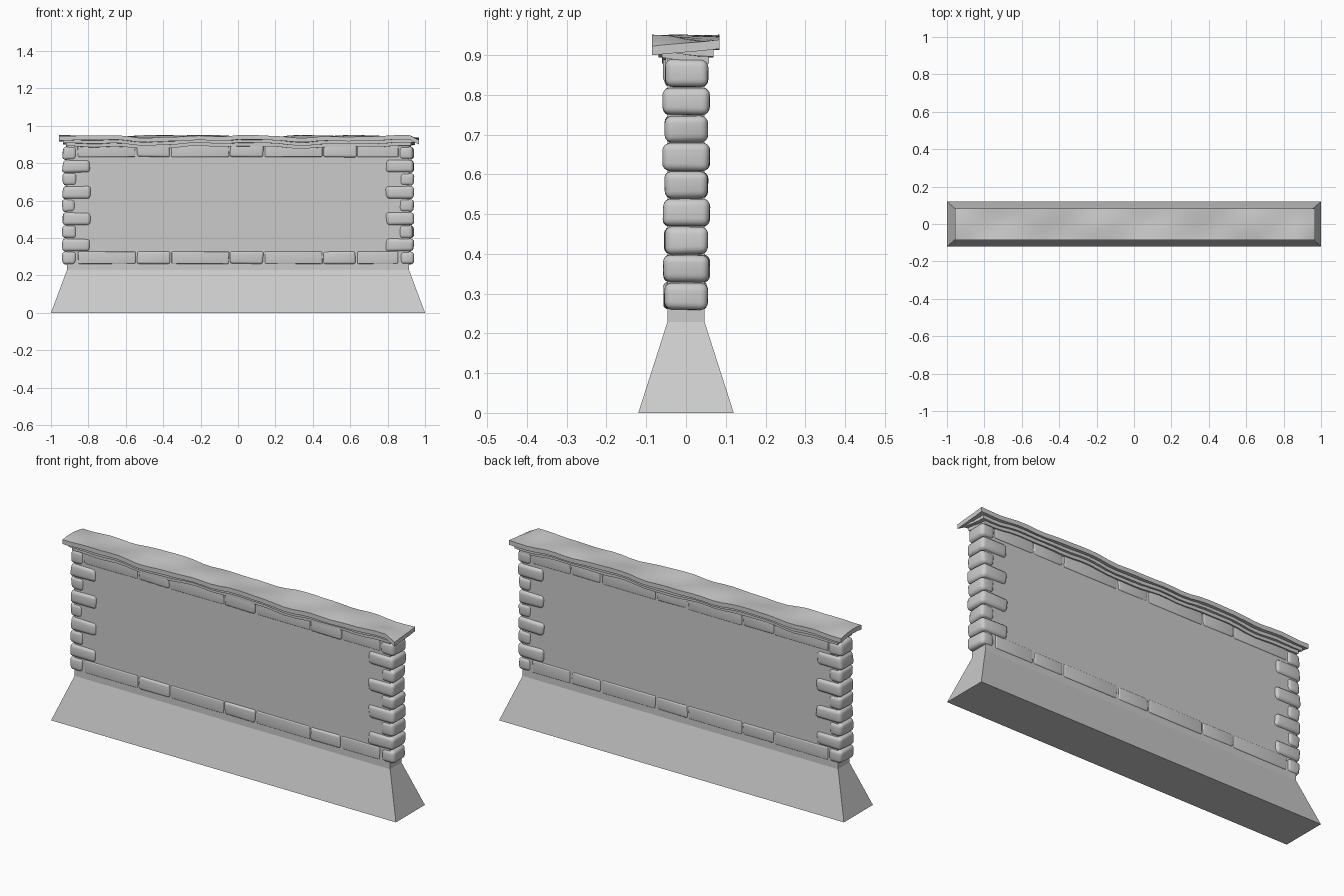
import bpy, bmesh, math, random

if "Cube" in bpy.data.objects:
    bpy.data.objects.remove(bpy.data.objects["Cube"])

random.seed(4)


def finish(bm, name, smooth=None):
    bmesh.ops.recalc_face_normals(bm, faces=bm.faces)
    me = bpy.data.meshes.new(name)
    bm.to_mesh(me)
    bm.free()
    ob = bpy.data.objects.new(name, me)
    bpy.context.collection.objects.link(ob)
    if smooth:
        bpy.ops.object.select_all(action='DESELECT')
        ob.select_set(True)
        bpy.context.view_layer.objects.active = ob
        bpy.ops.object.shade_smooth_by_angle(angle=math.radians(smooth))
    return ob


# Wall core with flared plinth: stacked rectangular sections (half x, half y, z)
bm = bmesh.new()
rings = []
for hx, hy, z in [(1, .12, 0), (.915, .047, .228), (.915, .047, .90)]:
    rings.append([bm.verts.new((sx * hx, sy * hy, z))
                  for sx, sy in ((-1, -1), (1, -1), (1, 1), (-1, 1))])
for lo, hi in zip(rings, rings[1:]):
    for i in range(4):
        j = (i + 1) % 4
        bm.faces.new((lo[i], lo[j], hi[j], hi[i]))
bm.faces.new(rings[0][::-1])
bm.faces.new(rings[-1])
finish(bm, "wall_and_plinth")


# Stone: rounded block running through the wall, with slightly uneven corners
def stone(name, x0, x1, y0, y1, z0, z1, bevel, jitter):
    bm = bmesh.new()
    bmesh.ops.create_cube(bm, size=1)
    for v in bm.verts:
        x, y, z = v.co
        v.co = (x0 + (x + .5) * (x1 - x0) + random.uniform(-1, 1) * jitter,
                y0 + (y + .5) * (y1 - y0) + random.uniform(-.4, .4) * jitter,
                z0 + (z + .5) * (z1 - z0) + random.uniform(-.4, .4) * jitter)
    bmesh.ops.bevel(bm, geom=bm.edges[:], offset=bevel, segments=4,
                    profile=.5, affect='EDGES')
    finish(bm, name, 40)


# Corner stones, alternating short and long, at both ends
for i in range(9):
    z = .259 + i * .07
    long = i % 2
    inner, hy = (.79, .058) if long else (.865, .054)
    for side, label in ((-1, "left"), (1, "right")):
        xs = sorted((side * inner, side * .938))
        stone(f"corner_stone_{label}_{i}", *xs, -hy, hy + .001,
              z, z + .069, .019, .006)

# Bottom and top courses: long flat stones and short bulging ones
joints = [-.86, -.545, -.36, -.045, .14, .455, .635, .86]
for row, z in (("lower", .262), ("upper", .833)):
    for i, (a, b) in enumerate(zip(joints, joints[1:])):
        bulge = i % 2
        stone(f"{row}_course_stone_{i}", a + .004, b - .004,
              -.056 if bulge else -.051, .051, z, z + .066,
              .012 if bulge else .006, .005 if bulge else .002)


# Uneven surface of the capping slabs: 0 is high, 1 is a full dip
def dip(x, y):
    edge = y / .085
    w = (math.sin(7.3 * x + 1.6 * edge) + .7 * math.sin(16.1 * x - 2 * edge + 1)
         + .4 * math.sin(29 * x + 2.3 * edge))
    return min(1, max(0, .45 + .33 * w))


def slab(name, x0, x1, y0, y1, top, thick, amp, end_drop=0):
    bm = bmesh.new()
    nx, ny = 36, 4
    layers = []
    for under in (0, 1):
        grid = []
        for i in range(nx + 1):
            col = []
            for j in range(ny + 1):
                x = x0 + (x1 - x0) * i / nx
                y = y0 + (y1 - y0) * j / ny
                z = top - amp * dip(x, y) - under * thick
                if i == nx:
                    z -= end_drop * (1 - j / ny)
                col.append(bm.verts.new((x, y, z)))
            grid.append(col)
        layers.append(grid)
        for i in range(nx):
            for j in range(ny):
                bm.faces.new((grid[i][j], grid[i + 1][j],
                              grid[i + 1][j + 1], grid[i][j + 1]))
    t, u = layers
    for i in range(nx):
        for j in (0, ny):
            bm.faces.new((t[i][j], t[i + 1][j], u[i + 1][j], u[i][j]))
    for j in range(ny):
        for i in (0, nx):
            bm.faces.new((t[i][j], t[i][j + 1], u[i][j + 1], u[i][j]))
    finish(bm, name, 30)


# Stepped wavy capping: broad top slab over two narrower tiers
slab("cap_top", -.958, .968, -.085, .084, .951, .023, .016, .025)
slab("cap_middle", -.935, .945, -.069, .069, .929, .017, .018)
slab("cap_lower", -.92, .925, -.06, .058, .914, .02, .016)
